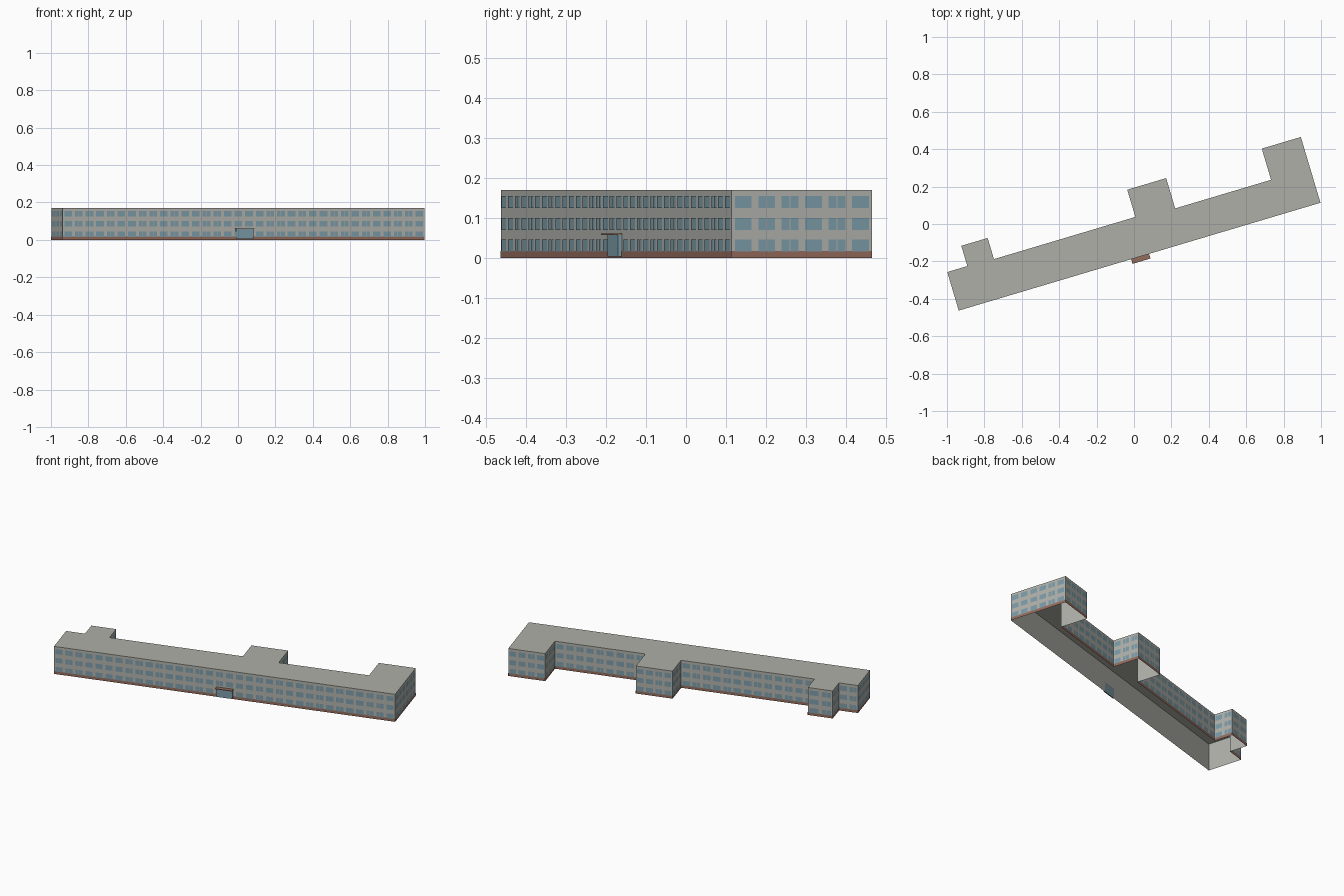
import bpy, bmesh, math
from mathutils import Matrix, Vector

cube = bpy.data.objects.get("Cube")
if cube:
    bpy.data.objects.remove(cube, do_unlink=True)


def material(name, r, g, b):
    m = bpy.data.materials.new(name)
    m.use_nodes = True
    m.diffuse_color = (r, g, b, 1)
    m.node_tree.nodes["Principled BSDF"].inputs["Base Color"].default_value = (r, g, b, 1)
    return m


WALL = material("pale grey wall", 0.44, 0.44, 0.41)
ROOF = material("grey roof", 0.43, 0.43, 0.39)
GLASS = material("blue grey glass", 0.20, 0.33, 0.39)
BRICK = material("brown brick", 0.30, 0.15, 0.11)

# The building is laid out along its front wall, then turned into place
PLACE = Matrix.Translation((-0.937, -0.463, 0)) @ Matrix.Rotation(math.radians(16.6), 4, "Z")
HEIGHT = 0.17
BAY = 0.06

# Footprint, counter-clockwise from the front corner
footprint = [(0, 0), (2.018, 0), (2.018, 0.367), (1.8, 0.367), (1.8, 0.193),
             (1.265, 0.193), (1.265, 0.362), (1.048, 0.362), (1.048, 0.21),
             (0.259, 0.21), (0.259, 0.328), (0.112, 0.328), (0.112, 0.215), (0, 0.215)]
corners = [Vector((u, v, 0)) for u, v in footprint]
sides = list(zip(corners, corners[1:] + corners[:1]))


def finish(name, bm, *mats):
    mesh = bpy.data.meshes.new(name)
    bm.to_mesh(mesh)
    bm.free()
    obj = bpy.data.objects.new(name, mesh)
    for m in mats:
        mesh.materials.append(m)
    obj.matrix_world = PLACE
    bpy.context.collection.objects.link(obj)
    return obj


def panel(bm, a, b, start, end, low, high, gap):
    """Upright plate on the wall a-b, from start to end along it."""
    along = (b - a).normalized()
    out = Vector((along.y, -along.x, 0)) * gap
    points = [(start, low), (end, low), (end, high), (start, high)]
    bm.faces.new([bm.verts.new(a + along * s + out + Vector((0, 0, z))) for s, z in points])


def box(name, u0, u1, v0, v1, z0, z1, mat):
    bm = bmesh.new()
    size = Matrix.Diagonal((u1 - u0, v1 - v0, z1 - z0, 1))
    mid = Matrix.Translation(((u0 + u1) / 2, (v0 + v1) / 2, (z0 + z1) / 2))
    bmesh.ops.create_cube(bm, size=1, matrix=mid @ size)
    return finish(name, bm, mat)


# Outer walls, open below
bm = bmesh.new()
for a, b in sides:
    panel(bm, a, b, 0, (b - a).length, 0, HEIGHT, 0)
bmesh.ops.remove_doubles(bm, verts=bm.verts, dist=0.0001)
finish("walls", bm, WALL)

# Flat roof
bm = bmesh.new()
bm.faces.new([bm.verts.new(c + Vector((0, 0, HEIGHT))) for c in corners])
finish("roof", bm, ROOF)

# Brick plinth
bm = bmesh.new()
for a, b in sides:
    panel(bm, a, b, 0, (b - a).length, 0, 0.018, 0.0008)
finish("brick_plinth", bm, BRICK)

# Three storeys of windows, wide ones alternating with split pairs
split_bays = (1, 2, 4)
bm = bmesh.new()
for a, b in sides:
    length = (b - a).length
    count = max(1, round(length / BAY))
    bay = length / count
    for i in range(count):
        left, right = (i + 0.14) * bay, (i + 0.86) * bay
        width = right - left
        if i % 6 in split_bays:
            spans = [(left, left + width * 0.47), (right - width * 0.47, right)]
        else:
            spans = [(left, right)]
        for storey in range(3):
            low = 0.016 + storey * 0.0545
            for s, e in spans:
                panel(bm, a, b, s, e, low, low + 0.03, 0.0016)
finish("windows", bm, GLASS)

# Glazed entrance with a thin canopy
box("entrance_glazing", 0.965, 1.06, -0.01, 0, 0.004, 0.058, GLASS)
box("entrance_canopy", 0.962, 1.062, -0.026, 0, 0.058, 0.061, BRICK)
